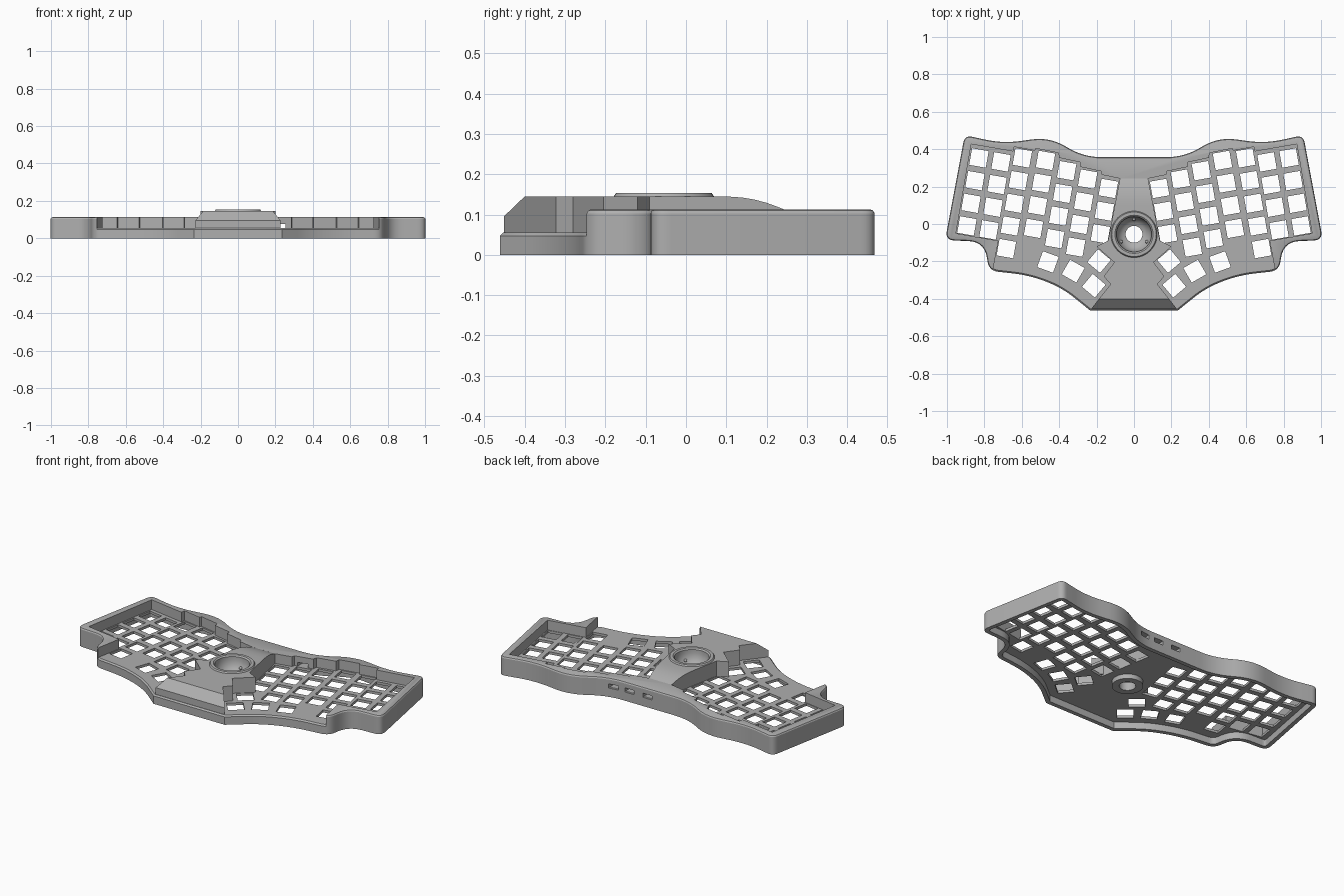
import bpy, bmesh, math
from mathutils import Vector, Matrix

cube = bpy.data.objects.get("Cube")
if cube:
    bpy.data.objects.remove(cube, do_unlink=True)

grey = bpy.data.materials.new("case_grey")
grey.use_nodes = True
grey.diffuse_color = (0.43, 0.43, 0.43, 1)
bsdf = next(n for n in grey.node_tree.nodes if n.type == 'BSDF_PRINCIPLED')
bsdf.inputs["Base Color"].default_value = grey.diffuse_color


def mirrored(half):
    """Close a right-hand path (back to front) with its mirror image."""
    return half + [(-x, y) for x, y in reversed(half)]


def rounded(corners, steps=7):
    """Round each (x, y, radius) corner of a closed path."""
    out = []
    for i, (x, y, r) in enumerate(corners):
        p = Vector((x, y))
        if r == 0:
            out.append((x, y))
            continue
        prev = Vector(corners[i - 1][:2])
        nxt = Vector(corners[(i + 1) % len(corners)][:2])
        a = p + (prev - p).normalized() * r
        b = p + (nxt - p).normalized() * r
        for s in range(steps + 1):
            t = s / steps
            q = a * (1 - t) ** 2 + p * 2 * t * (1 - t) + b * t * t
            out.append((q.x, q.y))
    return out


def inset(pts, d):
    """Move a closed path inwards by d."""
    n = len(pts)
    area = sum(pts[i - 1][0] * pts[i][1] - pts[i][0] * pts[i - 1][1] for i in range(n))
    sign = 1 if area > 0 else -1
    out = []
    for i in range(n):
        p = Vector(pts[i])
        e1 = (p - Vector(pts[i - 1])).normalized()
        e2 = (Vector(pts[(i + 1) % n]) - p).normalized()
        n1, n2 = Vector((-e1.y, e1.x)), Vector((-e2.y, e2.x))
        m = (n1 + n2).normalized()
        q = p + m * (sign * d / max(m.dot(n1), 0.3))
        out.append((q.x, q.y))
    return out


def loft(bm, pts, levels):
    """Stack insets of a path at (inset, z) levels and cap both ends."""
    rings = []
    for d, z in levels:
        ring = inset(pts, d) if d else pts
        rings.append([bm.verts.new((x, y, z)) for x, y in ring])
    n = len(pts)
    for lo, hi in zip(rings, rings[1:]):
        for i in range(n):
            j = (i + 1) % n
            bm.faces.new((lo[i], lo[j], hi[j], hi[i]))
    bm.faces.new(rings[0])
    bm.faces.new(rings[-1])


def finish(bm, name):
    bmesh.ops.recalc_face_normals(bm, faces=bm.faces[:])
    mesh = bpy.data.meshes.new(name)
    bm.to_mesh(mesh)
    bm.free()
    ob = bpy.data.objects.new(name, mesh)
    bpy.context.collection.objects.link(ob)
    mesh.materials.append(grey)
    return ob


def solid(name, pts, levels):
    bm = bmesh.new()
    loft(bm, pts, levels)
    return finish(bm, name)


def activate(ob):
    bpy.ops.object.select_all(action='DESELECT')
    ob.select_set(True)
    bpy.context.view_layer.objects.active = ob


def carve(ob, tool, operation='DIFFERENCE'):
    mod = ob.modifiers.new("carve", 'BOOLEAN')
    mod.operation, mod.solver, mod.object = operation, 'EXACT', tool
    activate(ob)
    bpy.ops.object.modifier_apply(modifier=mod.name)
    bpy.data.objects.remove(tool, do_unlink=True)


def square(cx, cy, w, h, deg=0):
    rot = Matrix.Rotation(math.radians(deg), 2)
    corners = [rot @ Vector((sx * w / 2, sy * h / 2))
               for sx, sy in ((-1, -1), (1, -1), (1, 1), (-1, 1))]
    return [(cx + v.x, cy + v.y) for v in corners]


def circle(cy, r, n=48):
    return [(r * math.cos(k * math.tau / n), cy + r * math.sin(k * math.tau / n))
            for k in range(n)]


# Outer plan of the case
half = [(.27, .357, .1), (.45, .466, .1), (.70, .43, .1), (.905, .475, .04),
        (1.01, -.086, .05), (.80, -.095, .085), (.775, -.25, .05),
        (.55, -.275, .1), (.38, -.345, .08), (.235, -.462, 0)]
outline = rounded(half + [(-x, y, r) for x, y, r in reversed(half)])

# Base tray: chamfered plate, hollow underneath
FLOOR, PLATE_UNDER, SEAM, TOP = .055, .04, .047, .113
base = solid("base_plate", outline, [(0, 0), (0, SEAM), (.008, FLOOR)])
carve(base, solid("pocket", inset(outline, .025), [(0, -.05), (0, PLATE_UNDER)]))

# Key openings: staggered columns (x, y of top key, count) and thumb keys (x, y, tilt)
PITCH, TILT, HOLE = .123, 10, .09
columns = [(.829, .353, 4), (.711, .332, 4), (.597, .353, 5), (.473, .34, 4),
           (.36, .285, 4), (.248, .24, 4), (.137, .19, 3)]
keys = [(.46, -.203, 20), (.325, -.252, 30), (.215, -.33, 40), (.187, -.198, 40)]
for x, y, count in columns:
    for k in range(count):
        keys.append((x + k * PITCH * math.sin(math.radians(TILT)),
                     y - k * PITCH * math.cos(math.radians(TILT)), TILT))
bm = bmesh.new()
for x, y, deg in keys:
    for side in (1, -1):
        loft(bm, square(side * x, y, HOLE, HOLE, side * deg), [(0, .02), (0, .08)])
carve(base, finish(bm, "key_holes"))

# Raised rim, open towards the thumbs, with a stepped inner wall
BALL_Y = -.055
rim = solid("raised_rim", outline, [(0, SEAM), (0, .103), (.004, .11), (.011, TOP)])
inner = [(.075, .243), (.172, .263), (.177, .282), (.285, .305), (.288, .33),
         (.40, .354), (.404, .38), (.525, .404), (.529, .392), (.642, .413),
         (.646, .388), (.87, .427), (.952, -.05), (.725, -.09), (.757, -.26),
         (.77, -.6)]
carve(rim, solid("well", mirrored(inner), [(0, 0), (0, .3)]))

# Port slots in the back wall
bm = bmesh.new()
for x in (.225, .125, .005):
    loft(bm, square(x, .34, .06, .12), [(0, .052), (0, .077)])
carve(rim, finish(bm, "port_slots"))

# Centre hump: plan shape trimmed by a side profile
plan = [(.075, .243), (.139, -.09), (.2, -.12), (.105, -.205), (.162, -.28),
        (.125, -.322), (.228, -.452)]
hump = solid("centre_hump", mirrored(plan), [(0, .05), (0, .25)])
profile = [(-.5, 0), (-.5, .049), (-.40, .145), (.10, .145), (.14, .142), (.17, .137),
           (.20, .129), (.225, .12), (.25, .110), (.25, 0)]
bm = bmesh.new()
ends = [[bm.verts.new((x, y, z)) for y, z in profile] for x in (-.5, .5)]
for i in range(len(profile)):
    bm.faces.new((ends[0][i - 1], ends[0][i], ends[1][i], ends[1][i - 1]))
for end in ends:
    bm.faces.new(end)
carve(hump, finish(bm, "hump_profile"), 'INTERSECT')
carve(hump, solid("hump_bore", circle(BALL_Y, .1), [(0, 0), (0, .3)]))
carve(base, solid("base_bore", circle(BALL_Y, .08), [(0, 0), (0, .3)]))

# Ball socket: turned cup with a raised lip and an open bottom
section = [(.085, .012), (.085, .052), (.104, .056), (.104, .14), (.126, .142),
           (.119, .153), (.102, .153), (.094, .146), (.094, .125), (.088, .1),
           (.075, .078), (.06, .066), (.045, .06), (.045, .012)]
bm = bmesh.new()
N = 48
loops = [[bm.verts.new((x, y, z)) for x, y in circle(BALL_Y, r, N)] for r, z in section]
for i in range(len(loops)):
    a, b = loops[i - 1], loops[i]
    for k in range(N):
        m = (k + 1) % N
        bm.faces.new((a[k], a[m], b[m], b[k]))
socket = finish(bm, "ball_socket")

# Three small bearings inside the socket
bm = bmesh.new()
for k in range(3):
    ang = math.radians(90 + 120 * k)
    spot = Matrix.Translation((.08 * math.cos(ang), BALL_Y + .08 * math.sin(ang), .09))
    bmesh.ops.create_uvsphere(bm, u_segments=12, v_segments=8, radius=.009, matrix=spot)
bearings = finish(bm, "socket_bearings")

for ob in (base, rim, hump, socket, bearings):
    activate(ob)
    bpy.ops.object.shade_smooth_by_angle(angle=math.radians(28))
